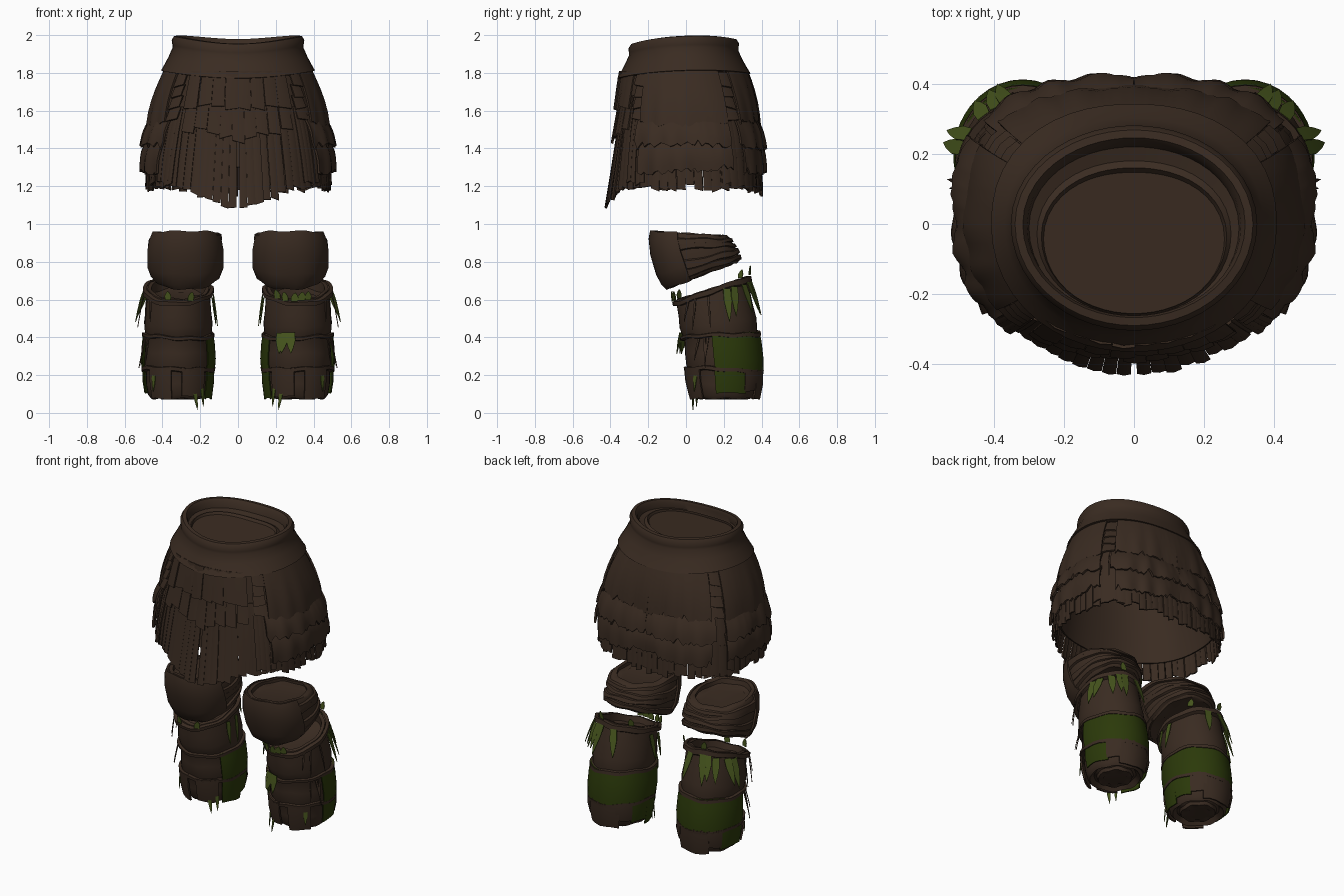
import bpy, bmesh, math, random
from mathutils import Vector
from math import sin, cos, pi

if "Cube" in bpy.data.objects:
    bpy.data.objects.remove(bpy.data.objects["Cube"])

random.seed(7)
rnd = random.uniform


def material(name, rgb):
    m = bpy.data.materials.new(name)
    m.diffuse_color = (*rgb, 1)
    m.use_nodes = True
    m.node_tree.nodes["Principled BSDF"].inputs["Base Color"].default_value = m.diffuse_color
    return m


BROWN = material("brown_leather", (0.042, 0.0245, 0.0155))
GREEN = material("moss_green", (0.024, 0.041, 0.003))
LEAF = material("leaf_green", (0.060, 0.088, 0.012))


def lerp_table(table, t):
    """Interpolate rows (key, values...) with ascending keys."""
    t = min(max(t, table[0][0]), table[-1][0])
    for a, b in zip(table, table[1:]):
        if t <= b[0]:
            k = (t - a[0]) / (b[0] - a[0])
            return [x + (y - x) * k for x, y in zip(a[1:], b[1:])]


def sheet(bm, f, a0, a1, n, rows, cap_top=False, cap_bottom=False):
    """Grid wrapped round f(angle, level, offset); full turns are closed."""
    closed = abs(a1 - a0 - 2 * pi) < 1e-6
    cols = n if closed else n + 1
    g = [[bm.verts.new(f(a0 + (a1 - a0) * i / n, v, o)) for i in range(cols)] for v, o in rows]
    for j in range(len(rows) - 1):
        for i in range(n):
            k = (i + 1) % cols
            bm.faces.new((g[j][i], g[j + 1][i], g[j + 1][k], g[j][k]))
    if cap_top:
        bm.faces.new(g[0])
    if cap_bottom:
        bm.faces.new(g[-1][::-1])


def finish(name, bm, mat, thick=0.0, mirror=False):
    me = bpy.data.meshes.new(name)
    bm.to_mesh(me)
    bm.free()
    ob = bpy.data.objects.new(name, me)
    bpy.context.collection.objects.link(ob)
    me.materials.append(mat)
    if thick:
        s = ob.modifiers.new("thickness", 'SOLIDIFY')
        s.thickness, s.offset = thick, 0
    if mirror:
        ob.modifiers.new("mirror", 'MIRROR').use_axis = (True, False, False)
    bpy.ops.object.select_all(action='DESELECT')
    ob.select_set(True)
    bpy.context.view_layer.objects.active = ob
    bpy.ops.object.convert(target='MESH')
    bpy.ops.object.shade_smooth_by_angle(angle=math.radians(40))
    return ob


# ---------- skirt ----------
# height: half width, front depth, back depth, centre y
SKIRT = [(1.05, .47, .455, .35, .03), (1.2, .472, .43, .355, .03), (1.4, .47, .388, .355, .02),
         (1.6, .43, .352, .335, .01), (1.8, .375, .332, .31, 0), (1.93, .344, .30, .275, 0),
         (2.0, .337, .285, .265, 0)]


def skirt(a, z, off):
    X, F, B, y0 = lerp_table(SKIRT, z)
    s, c = sin(a), cos(a)
    low = min(1, max(0, (1.95 - z) * 2.2))
    n, R = (2.0 + .25 * low, F) if c > 0 else (2.0 + .75 * low, B)
    r = (abs(s / X) ** n + abs(c / R) ** n) ** (-1 / n) + off
    return Vector((r * s, y0 - r * c, z))


def waist(a, z, off):
    c = cos(a)
    shift = min(0, off + .03) * .7
    return skirt(a, z, off) + Vector((0, shift, .014 - .012 * c - .03 * c * c))


def hem(a):
    c = cos(a)
    return 1.195 - (0.115 * c ** 8 if c > 0 else 0.03 * c * c)


# waist yoke with rolled rim and sunken closing disc
bm = bmesh.new()
sheet(bm, waist, 0, 2 * pi, 48, [
    (1.915, -.09), (1.93, -.08), (1.92, -.07), (1.93, -.045), (1.965, -.036), (1.983, -.022), (1.981, 0),
    (1.96, .01), (1.935, .004), (1.92, 0), (1.87, .010), (1.83, .022), (1.80, .032), (1.795, .005)], cap_top=True)
finish("waist_yoke", bm, BROWN)

# inner lining
bm = bmesh.new()
sheet(bm, skirt, 0, 2 * pi, 48, [(z, -.012) for z in (1.9, 1.75, 1.6, 1.45, 1.3)])
finish("skirt_lining", bm, BROWN, .008)


def strips(name, spans, n, top, bottom, off, flare, jit, thick=.009):
    """Row of hanging leather strips with uneven lower ends."""
    bm = bmesh.new()
    for a0, a1 in spans:
        w = (a1 - a0) / n
        for i in range(n):
            l, r = a0 + w * (i + rnd(.0, .06)), a0 + w * (i + rnd(.94, 1.04))
            zb = bottom((l + r) / 2) + rnd(-jit, jit)
            o, tilt = off + rnd(-.005, .005), rnd(-.010, .010)

            def f(a, t, oo):
                k = (a - l) / (r - l) - .5
                z = top + (zb + tilt * k * 2 - top) * t
                return skirt(a, z, o + flare * t + .004 * cos(k * pi))
            sheet(bm, f, l, r, 2, [(t / 3, 0) for t in range(4)])
    finish(name, bm, BROWN, thick)


def both(a, w):
    return [(a - w, a + w), (2 * pi - a - w, 2 * pi - a + w)]


strips("front_long_strips", [(-1.15, -.015), (.015, 1.15)], 12, 1.62, hem, 0, .002, .012)
strips("side_back_fringe", [(1.12, 2 * pi - 1.12)], 42, 1.38, hem, .004, .008, .018)
strips("front_lower_tier", [(-.74, .74)], 9, 1.68, lambda a: 1.45 + .08 * abs(a), .010, .012, .02)
strips("front_upper_tier", [(-.74, .74)], 8, 1.81, lambda a: 1.61 + .02 * abs(a), .014, .018, .012)
# gaps between the panels: hanging strips topped with small stacked plates
strips("gap_strips", both(2.1, .2) + both(.92, .12), 4, 1.62, lambda a: hem(a) + .02, .006, .014, .02)
for i in range(4):
    z = 1.80 - i * .06
    strips("gap_plate_%d" % i, both(2.1, .085) + both(.9, .09), 1, z, lambda a: z - .07, .012, .016, .004)


def tier(name, top, bottom, o0, o1, ripple, rag, a0, a1):
    """Ragged, rippled leather panel, mirrored to the other side."""
    bm = bmesh.new()
    n = 30
    edge = [rnd(-rag, rag) + (rag * 1.8 if random.random() < .12 else 0) for _ in range(n + 1)]
    ph = rnd(0, 6)

    def f(a, t, o):
        u = (a - a0) / (a1 - a0)
        zb = bottom + edge[round(u * n)] + .012 * sin(a * 4 + ph)
        off = o0 + (o1 - o0) * t + ripple * sin(a * 17 + ph + 2 * sin(a * 5)) * t
        return skirt(a, top + (zb - top) * t, off + .012 * sin(pi * t))
    sheet(bm, f, a0, a1, n, [(t / 5, 0) for t in range(6)])
    finish(name, bm, BROWN, .012, mirror=True)


for part, l, r in (("side", .99, 2.02), ("back", 2.19, pi)):
    tier(part + "_panel", 1.82, 1.53, .014, .032, .004, .010, l, r)
    tier(part + "_tier_middle", 1.57, 1.41, .014, .044, .008, .013, l - .05, r)
    tier(part + "_tier_lower", 1.45, 1.28, .014, .038, .008, .014, l, r)

# ---------- legs (right side, mirrored) ----------
# level: centre y, centre z, tilt, half width, half depth
KNEE = [(0, .02, .950, -.06, .175, .205), (.3, .035, .885, .05, .185, .21),
        (.7, .070, .79, .25, .185, .205), (1, .088, .728, .37, .168, .195)]
SHIN = [(0, .135, .66, .33, .168, .19), (.45, .182, .41, .06, .170, .192),
        (.75, .200, .23, -.03, .172, .188), (1, .205, .075, 0, .156, .165)]


def tube(table, cx, n=2.0):
    def f(a, v, off):
        cy, cz, k, rx, ry = lerp_table(table, v)
        s, c = [math.copysign(abs(q) ** (2 / n), q) for q in (sin(a), cos(a))]
        x, y = (rx + off) * s, -(ry + off) * c
        return Vector((cx + x, cy + y, cz + k * y + .004 * sin(a * 7 + v * 9)))
    return f


knee, shin = tube(KNEE, .278, 2.3), tube(SHIN, .316)


def strap(bm, f, v, w, off, a0=0, a1=2 * pi, slope=0):
    def g(a, vv, o):
        return f(a, vv + slope * sin(a) + .012 * sin(a * 2 + v * 20), o)
    sheet(bm, g, a0, a1, 36, [(v - w, 0), (v - w * .7, off), (v + w * .7, off), (v + w, 0)])


bm = bmesh.new()
sheet(bm, knee, 0, 2 * pi, 36, [(.12, -.06), (.1, -.035), (0, -.03), (0, -.008), (.05, 0), (.3, .002), (.55, .004),
                                (.8, .002), (.95, -.002), (1, -.012), (.95, -.04), (.9, -.08)],
      cap_top=True, cap_bottom=True)
finish("knee_guards", bm, BROWN, mirror=True)

# front pad and wrapped bands
bm = bmesh.new()
sheet(bm, knee, -1.3, 1.3, 18, [(-.05, .0), (.15, .012), (.4, .018), (.7, .018), (.9, .010), (1.03, -.006)])
finish("knee_pads", bm, BROWN, .012, mirror=True)
bm = bmesh.new()
for v, w, s in ((.14, .08, .05), (.36, .09, -.06), (.60, .10, .06), (.85, .10, -.03)):
    strap(bm, knee, v, w, .014, 1.0, 2 * pi - 1.0, s)
finish("knee_wraps", bm, BROWN, mirror=True)

# shin body with sagging folds and a rolled foot end
bm = bmesh.new()
sheet(bm, shin, 0, 2 * pi, 36, [
    (.1, -.06), (.08, -.03), (-.02, -.025), (-.02, -.005), (.05, 0), (.2, .004), (.33, .012), (.42, .006),
    (.46, 0), (.6, .006), (.72, .008), (.76, 0), (.88, .006), (.97, .002), (1, -.012), (.96, -.04),
    (.97, -.055), (1.05, -.06), (1.05, -.09)], cap_top=True, cap_bottom=True)
finish("shin_guards", bm, BROWN, mirror=True)
bm = bmesh.new()
for v, w, o in ((.03, .032, .02), (.45, .022, .022), (.755, .022, .024)):
    strap(bm, shin, v, w, o)
finish("shin_straps", bm, BROWN, mirror=True)

# green cloth bands round the calf and loose lower corners
bm = bmesh.new()
sheet(bm, shin, 1.35, 2 * pi - .92, 30, [(.44, .014), (.53, .020), (.66, .024), (.755, .019)])
for a0, a1, vb in ((1.33, 2.2, .95), (2 * pi - 2.2, 2 * pi - 1.6, .95), (2 * pi - 1.65, 2 * pi - .92, 1.03)):
    sheet(bm, shin, a0, a1, 6, [(.74, .016), (.85, .021), (vb, .018)])
finish("calf_cloth", bm, GREEN, .006, mirror=True)

# brown tabs under the lowest strap
bm = bmesh.new()
for a0, a1, vb in ((2.15, 2.6, .93), (2.55, 3.7, 1.0), (3.6, 4.1, .92), (.2, .9, 1.0), (-.8, -.1, .98)):
    sheet(bm, shin, a0, a1, 5, [(.74, .018), ((.74 + vb) / 2, .024), (vb, .018)])
finish("shin_tabs", bm, BROWN, .01, mirror=True)


def blades(name, items, mat, mirror=True):
    """Tapered curved blades: angle, level, length, width, outward, downward."""
    bm = bmesh.new()
    for a, v, L, w, out, down in items:
        base = shin(a, v, .018)
        o, side = Vector((sin(a), -cos(a), 0)), Vector((cos(a), sin(a), 0))
        d = (o * out - Vector((0, 0, down)) + side * rnd(-.2, .2)).normalized()
        pts = [base + d * L * t - Vector((0, 0, .2 * L * t * t)) for t in (0, .4, .75, 1)]
        g = [(bm.verts.new(p - side * w * k), bm.verts.new(p + side * w * k))
             for p, k in zip(pts[:3], (.45, .5, .28))]
        for p, q in zip(g, g[1:]):
            bm.faces.new((p[0], q[0], q[1], p[1]))
        bm.faces.new((g[2][0], bm.verts.new(pts[3]), g[2][1]))
    finish(name, bm, mat, .004, mirror)


# leaves hanging from the upper strap at the back, plus a few sticking up
top = [(a + rnd(-.06, .06), .05, rnd(.13, .18), .045, rnd(.3, .5), 1)
       for a in (1.95, 2.2, 2.45, 2.7, 2.95, 3.35)]
top += [(4.6, .08, .14, .032, .15, 1), (4.95, .06, .12, .03, .15, 1)]
top += [(a, .0, rnd(.05, .07), .035, .1, -1) for a in (-.35, .3, 2.9, 3.9)]
blades("leaf_tufts", top, LEAF)
blades("low_leaves", [(-.75, .88, .10, .022, .1, 1), (-.5, .93, .085, .02, .1, 1), (.75, .77, .09, .025, .1, 1)], LEAF)
blades("front_leaf_cluster", [(a, .395, .095, .05, .2, 1) for a in (-.5, -.35, -.2)]
       + [(a, .0, .06, .04, .1, -1) for a in (-.6, -.1, .1)], LEAF, mirror=False)

# torn brown fibres at the outer sides
blades("torn_fibres", [(a + rnd(-.15, .15), v, rnd(.09, .14), .012, rnd(.1, .25), 1)
                       for v in (.06, .46) for a in (.9, 1.15, 1.35)], BROWN)
